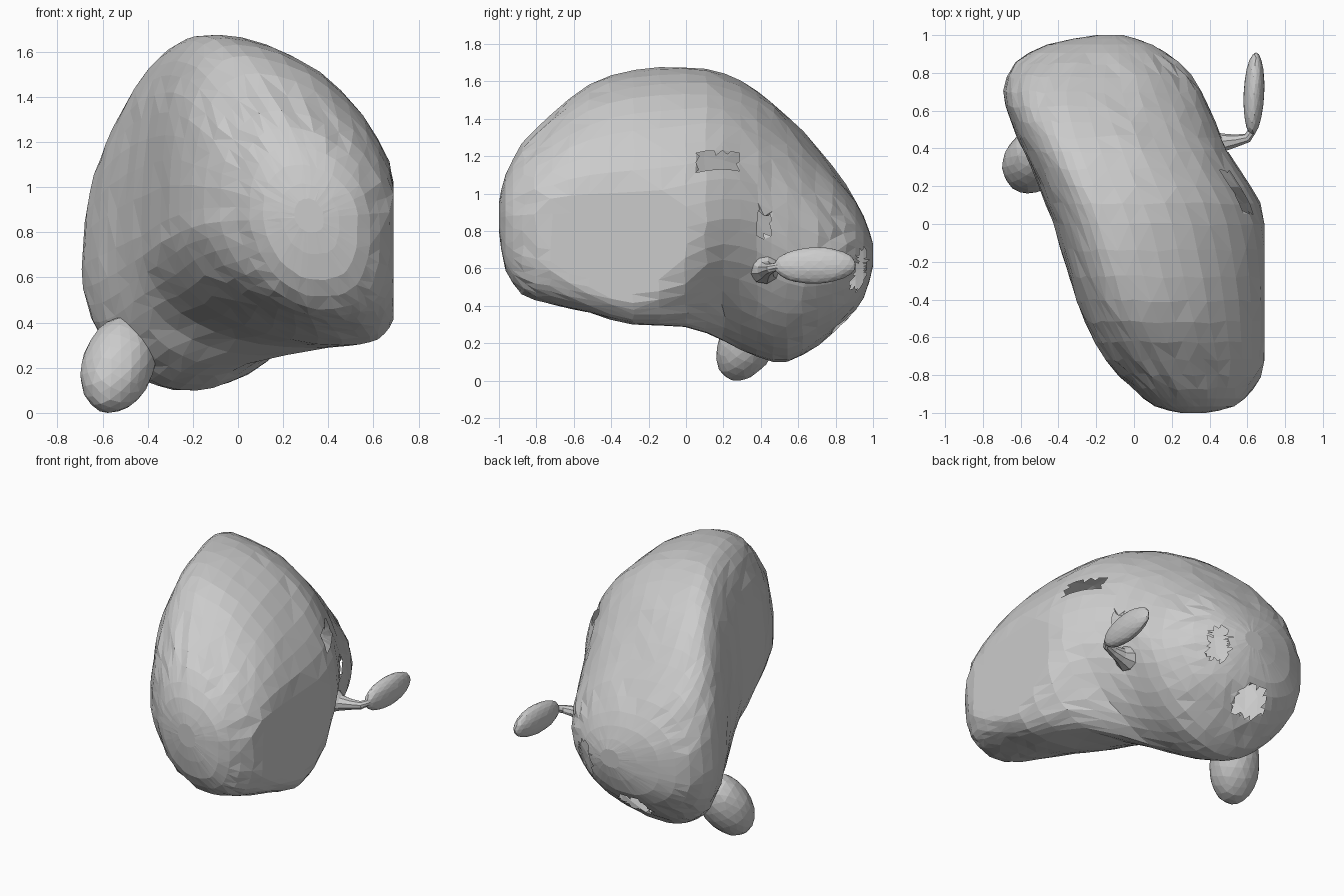
import bpy, bmesh, math, random
from mathutils import Vector

if "Cube" in bpy.data.objects:
    bpy.data.objects.remove(bpy.data.objects["Cube"])

random.seed(4)
SEG = 44


def finish(bm, name):
    bmesh.ops.triangulate(bm, faces=[f for f in bm.faces if len(f.verts) > 3])
    me = bpy.data.meshes.new(name)
    bm.to_mesh(me)
    bm.free()
    ob = bpy.data.objects.new(name, me)
    bpy.context.collection.objects.link(ob)
    return ob


def loft(bm, rings):
    rows = [[bm.verts.new(p) for p in r] for r in rings]
    n = len(rows[0])
    for a, b in zip(rows, rows[1:]):
        for i in range(n):
            j = (i + 1) % n
            q = [a[i], a[j], b[j], b[i]]
            # alternate diagonals at random for an irregular facet pattern
            if random.random() < 0.5:
                q = q[1:] + q[:1]
            bm.faces.new((q[0], q[1], q[2]))
            bm.faces.new((q[0], q[2], q[3]))
    for r in (rows[0], rows[-1]):
        bm.faces.new(r)
    bmesh.ops.recalc_face_normals(bm, faces=bm.faces)


def catmull(a, b, c, d, t):
    return [0.5 * (2 * q + (r - p) * t + (2 * p - 5 * q + 4 * r - s) * t * t
                   + (3 * q - p - 3 * r + s) * t ** 3) for p, q, r, s in zip(a, b, c, d)]


# body stations: y, xmin, xmax, zmin, zmax, xtop, xbottom, zleft, zright
ST = [
    (-1.00, .25, .38, .80, .95, .31, .32, .88, .86),
    (-.965, .11, .53, .59, 1.10, .28, .34, .88, .86),
    (-.87, -.01, .63, .46, 1.265, .22, .36, .89, .85),
    (-.72, -.15, .71, .41, 1.415, .13, .40, .88, .84),
    (-.52, -.26, .735, .36, 1.58, .03, .44, .85, .82),
    (-.28, -.345, .74, .30, 1.66, -.05, .47, .82, .80),
    (0.00, -.43, .71, .285, 1.675, -.13, .34, .78, .82),
    (.20, -.50, .62, .21, 1.64, -.21, -.02, .76, .86),
    (.38, -.58, .50, .125, 1.55, -.27, -.15, .73, .83),
    (.54, -.65, .43, .10, 1.415, -.32, -.21, .70, .75),
    (.70, -.69, .36, .19, 1.245, -.34, -.22, .66, .68),
    (.85, -.63, .24, .31, 1.05, -.28, -.20, .64, .66),
    (.95, -.46, .10, .44, .88, -.20, -.18, .65, .66),
    (1.00, -.20, -.06, .61, .73, -.13, -.13, .66, .66)]


def ramp(y, a, b):
    return min(1, max(0, (y - a) / (b - a)))


def section(s):
    y, x0, x1, z0, z1, xt, xb, zl, zr = s
    pts = []
    for i in range(SEG):
        a = 2 * math.pi * i / SEG + 0.04 * y
        c, sn = math.cos(a), math.sin(a)
        if sn > 0:                                # steep left shoulder, sloping right
            n = 1.84 + .2 * ramp(y, -.1, .4) if c > 0 else 2.4
        elif c > 0:                               # boxy base, then cut away behind
            n = 3.1 - 1.5 * ramp(y, -.25, .15) + .25 * ramp(y, .35, .6)
        else:                                     # front-left underside is cut off
            n = 1.8 + .6 * ramp(y, -.5, .25)
        u, v = abs(c) ** (2 / n), abs(sn) ** (2 / n)
        xc = xt if sn > 0 else xb
        zc = zr if c > 0 else zl
        x = xc + u * ((x1 - xc) if c > 0 else (x0 - xc))
        z = zc + v * ((z1 - zc) if sn > 0 else (z0 - zc))
        j = lambda k: random.uniform(-k, k)
        pts.append((min(.69, x + j(.003)), y + (j(.01) if abs(y) < .9 else 0), z + j(.003)))
    return pts


rings = []
for i in range(len(ST) - 1):
    p = [ST[max(0, min(len(ST) - 1, i + k))] for k in (-1, 0, 1, 2)]
    for t in (0, .5):
        rings.append(section(catmull(*p, t)))
rings.append(section(ST[-1]))
bm = bmesh.new()
loft(bm, rings)
bmesh.ops.triangulate(bm, faces=[f for f in bm.faces if len(f.verts) > 3])

# torn openings in the skin: centre, radii
HOLES = [((.53, .16, 1.18), (.2, .13, .065)), ((.47, .41, .84), (.10, .045, .075)),
         ((.09, .90, .60), (.07, .12, .13)), ((-.22, .84, .33), (.12, .13, .11))]
for c, r in HOLES:
    near = lambda co, k: sum(((a - b) / (q * k)) ** 2 for a, b, q in zip(co, c, r)) < 1
    es = [e for e in bm.edges if near((e.verts[0].co + e.verts[1].co) / 2, 1.5)]
    bmesh.ops.subdivide_edges(bm, edges=es, cuts=1)
    bmesh.ops.triangulate(bm, faces=[f for f in bm.faces if len(f.verts) > 3])
    dead = [f for f in bm.faces if near(f.calc_center_median(), 1)]
    bmesh.ops.delete(bm, geom=dead, context='FACES')
bm.normal_update()

# ragged slivers around the torn rims
for e in [e for e in bm.edges if e.is_boundary]:
    if random.random() < .45:
        n = e.link_faces[0].normal
        mid = (e.verts[0].co + e.verts[1].co) / 2
        out = mid - e.link_faces[0].calc_center_median()
        tip = mid + out.normalized() * random.uniform(.01, .04) + n * random.uniform(-.02, 0)
        bm.faces.new((e.verts[0], e.verts[1], bm.verts.new(tip)))
finish(bm, "body_shell")


def pod(centre, radii, axis, long_axis):
    # faceted ellipsoid whose long local axis points along the given direction
    b = bmesh.new()
    bmesh.ops.create_icosphere(b, subdivisions=3, radius=1)
    rot = Vector(long_axis).rotation_difference(Vector(axis).normalized()).to_matrix()
    for v in b.verts:
        k = random.uniform(.98, 1.01)
        v.co = Vector(centre) + rot @ Vector([q * r * k for q, r in zip(v.co, radii)])
    return b


# hanging lower limb
b = pod((-.53, .335, .215), (.16, .15, .24), (.12, .19, .34), (0, 0, 1))
for v in b.verts:
    v.co.z = max(v.co.z, 0)
finish(b, "lower_limb")

# side fin and the thin stalk that carries it
finish(pod((.635, .69, .615), (.055, .22, .098), (.05, 1, .02), (0, 1, 0)), "side_fin")
PATH = [((.41, .42, .60), .085), ((.47, .43, .59), .05), ((.54, .44, .595), .034),
        ((.60, .455, .60), .026), ((.625, .49, .61), .022), ((.63, .54, .615), .035)]
tube = []
for i, (p, r) in enumerate(PATH):
    d = Vector(PATH[min(i + 1, 5)][0]) - Vector(PATH[max(i - 1, 0)][0])
    m = d.to_track_quat('Z', 'Y').to_matrix()
    tube.append([Vector(p) + m @ Vector((r * math.cos(a), r * math.sin(a), 0))
                 for a in (k * math.tau / 9 for k in range(9))])
b = bmesh.new()
loft(b, tube)
finish(b, "fin_stalk")
